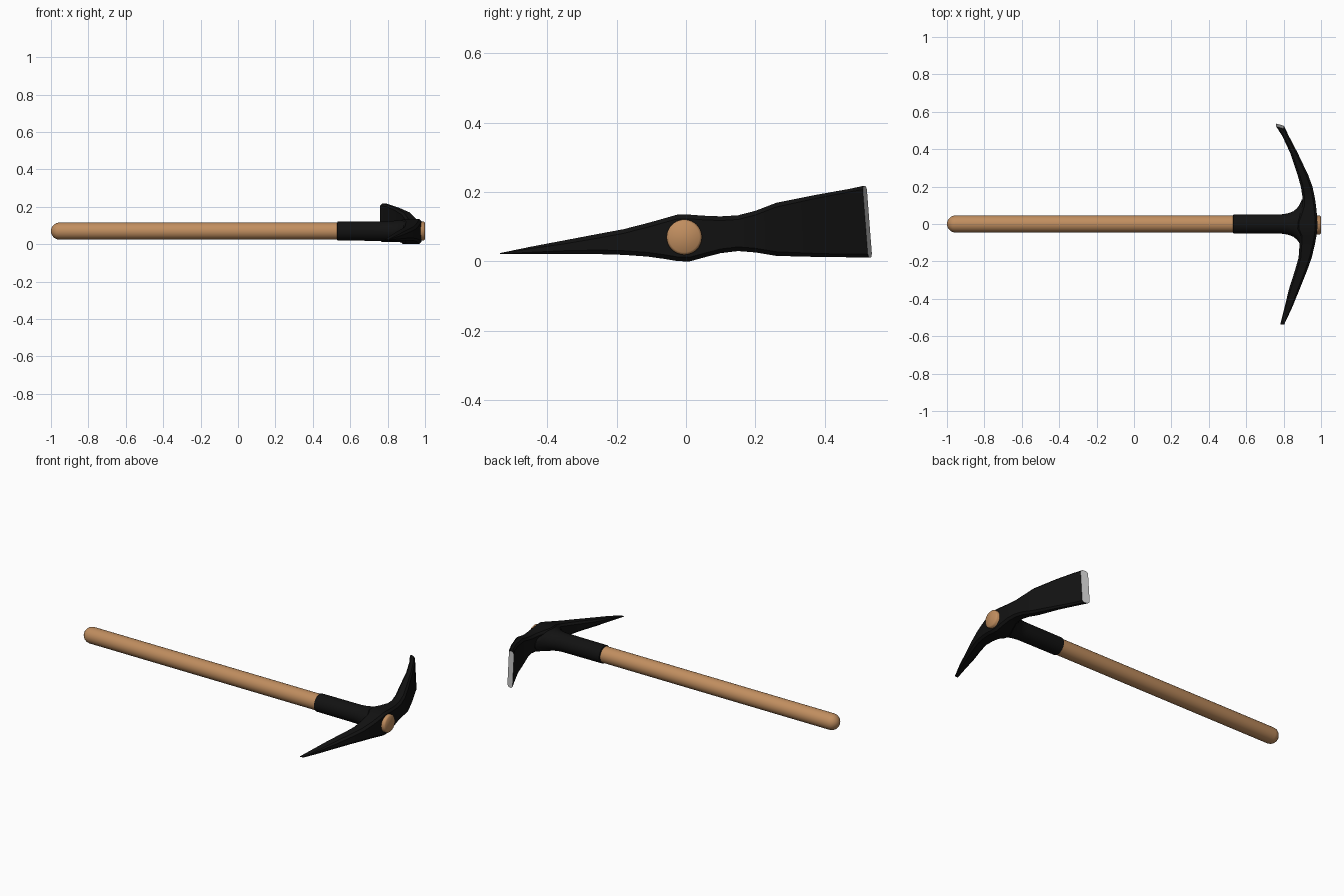
import bpy, bmesh, math

if "Cube" in bpy.data.objects:
    bpy.data.objects.remove(bpy.data.objects["Cube"])


def material(name, rgb):
    m = bpy.data.materials.new(name)
    m.diffuse_color = (*rgb, 1)
    m.use_nodes = True
    m.node_tree.nodes["Principled BSDF"].inputs["Base Color"].default_value = m.diffuse_color
    return m


wood = material("tan wood", (0.53, 0.27, 0.115))
iron = material("black iron", (0.006, 0.006, 0.006))
steel = material("bare steel", (0.55, 0.55, 0.55))


def loft(name, rings, mats, angle=35, steel_end=False):
    """Skin a list of equal-length point rings and cap both ends."""
    bm = bmesh.new()
    vr = [[bm.verts.new(p) for p in r] for r in rings]
    n = len(vr[0])
    for a, b in zip(vr, vr[1:]):
        for i in range(n):
            j = (i + 1) % n
            bm.faces.new((a[i], a[j], b[j], b[i]))
    bm.faces.new(vr[0][::-1])
    tip = bm.faces.new(vr[-1])
    if steel_end:
        tip.material_index = 1
    bmesh.ops.recalc_face_normals(bm, faces=bm.faces)
    me = bpy.data.meshes.new(name)
    bm.to_mesh(me)
    bm.free()
    for m in mats:
        me.materials.append(m)
    ob = bpy.data.objects.new(name, me)
    bpy.context.collection.objects.link(ob)
    bpy.context.view_layer.objects.active = ob
    ob.select_set(True)
    bpy.ops.object.shade_smooth_by_angle(angle=math.radians(angle))
    ob.select_set(False)


def ellipse(x, ry, rz, cy=0, cz=0.07, n=32):
    return [(x, cy + ry * math.cos(2 * math.pi * i / n),
             cz + rz * math.sin(2 * math.pi * i / n)) for i in range(n)]


# Wooden handle: rounded butt, slight flare inside the head eye
R = 0.046
butt = [(-1 + R * (1 - math.cos(t)), R * math.sin(t))
        for t in (math.radians(a) for a in (10, 30, 50, 70, 90))]
butt[0] = (-1, butt[0][1])
loft("handle",
     [ellipse(x, r, r) for x, r in butt + [(0.85, R)]] +
     [ellipse(x, r, r, -0.005) for x, r in [(0.93, 0.05), (0.993, 0.051), (1.0, 0.044)]],
     [wood], 50)

# Iron collar, flaring sideways into the head (x, half width, half height)
collar = [(0.53, 0.046, 0.046), (0.533, 0.051, 0.051), (0.79, 0.052, 0.052),
          (0.82, 0.056, 0.054), (0.85, 0.067, 0.057), (0.87, 0.083, 0.06),
          (0.885, 0.103, 0.06), (0.897, 0.13, 0.055), (0.92, 0.14, 0.05)]
loft("collar", [ellipse(*c) for c in collar], [iron])

# Head stations: y, inner x, outer x, bottom z, top z
stations = [
    (-0.537, 0.782, 0.803, 0.021, 0.024), (-0.45, 0.804, 0.844, 0.021, 0.042),
    (-0.35, 0.828, 0.885, 0.021, 0.061), (-0.25, 0.86, 0.925, 0.021, 0.08),
    (-0.18, 0.88, 0.95, 0.019, 0.093), (-0.11, 0.885, 0.967, 0.014, 0.111),
    (-0.06, 0.885, 0.976, 0.007, 0.125), (-0.025, 0.87, 0.98, 0.001, 0.135),
    (0.01, 0.87, 0.98, 0.0, 0.135), (0.05, 0.885, 0.978, 0.011, 0.132),
    (0.10, 0.9, 0.973, 0.024, 0.130), (0.15, 0.9, 0.965, 0.030, 0.133),
    (0.20, 0.892, 0.954, 0.026, 0.146), (0.26, 0.875, 0.932, 0.016, 0.169),
    (0.38, 0.835, 0.875, 0.013, 0.193), (0.47, 0.793, 0.828, 0.012, 0.209),
]


def section(y, xi, xo, z0, z1):
    """Rectangle with chamfered corners."""
    c = min(0.012, 0.25 * (z1 - z0), 0.25 * (xo - xi))
    return [(xi + c, y, z0), (xo - c, y, z0), (xo, y, z0 + c), (xo, y, z1 - c),
            (xo - c, y, z1), (xi + c, y, z1), (xi, y, z1 - c), (xi, y, z0 + c)]


# Slanted steel cutting edge at the end of the blade
edge = []
for x, _, z in section(0, 0.76, 0.802, 0.011, 0.218):
    y = 0.537 - 0.016 * (z - 0.011) / 0.207 - 0.012 * (x - 0.76) / 0.042
    edge.append((x, y, z))
loft("pick_head", [section(*s) for s in stations] + [edge], [iron, steel], 30, True)
